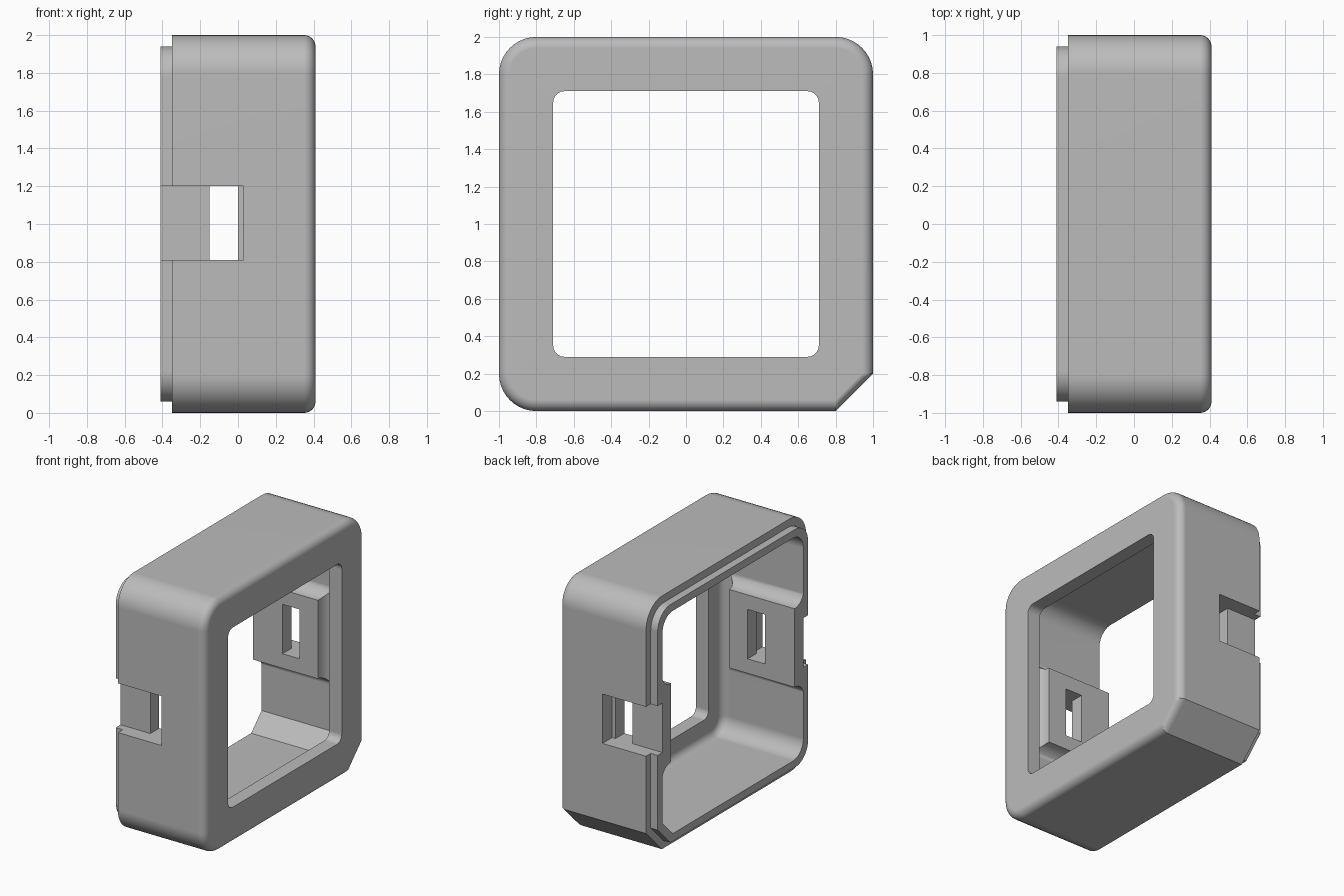
import bpy, bmesh
from math import sin, cos, pi, radians

if "Cube" in bpy.data.objects:
    bpy.data.objects.remove(bpy.data.objects["Cube"], do_unlink=True)

grey = bpy.data.materials.new("plain grey")
grey.use_nodes = True
grey.diffuse_color = (0.5, 0.5, 0.5, 1)
grey.node_tree.nodes["Principled BSDF"].inputs["Base Color"].default_value = (0.5, 0.5, 0.5, 1)

STEPS = 10           # segments per rounded corner
SLOT_Z = 1.005       # centre height of the side slots
SLOT_HALF = 0.195
CUTS = radians(90)


def loft(name, rings, closed):
    """Skin a list of equal rings; cap the ends or join last to first."""
    bm = bmesh.new()
    loops = [[bm.verts.new(p) for p in ring] for ring in rings]
    pairs = list(zip(loops, loops[1:]))
    if closed:
        pairs.append((loops[-1], loops[0]))
    else:
        bm.faces.new(loops[0])
        bm.faces.new(loops[-1])
    n = len(loops[0])
    for a, b in pairs:
        for i in range(n):
            j = (i + 1) % n
            bm.faces.new((a[i], a[j], b[j], b[i]))
    bmesh.ops.recalc_face_normals(bm, faces=bm.faces)
    mesh = bpy.data.meshes.new(name)
    bm.to_mesh(mesh)
    bm.free()
    mesh.materials.append(grey)
    obj = bpy.data.objects.new(name, mesh)
    bpy.context.collection.objects.link(obj)
    return obj


def rounded_square(x, half, radius, chamfer=True):
    """Ring in the y-z plane; its lower +y corner may be cut straight."""
    pts = []
    for k, (sy, sz) in enumerate([(1, 1), (-1, 1), (-1, -1), (1, -1)]):
        cy, cz = sy * (half - radius), sz * (half - radius)
        a0 = k * pi / 2
        a1 = a0 + pi / 2
        for i in range(STEPS + 1):
            t = i / STEPS
            if chamfer and k == 3:
                dy = (1 - t) * cos(a0) + t * cos(a1)
                dz = (1 - t) * sin(a0) + t * sin(a1)
            else:
                a = a0 + t * pi / 2
                dy, dz = cos(a), sin(a)
            pts.append((x, cy + radius * dy, 1 + cz + radius * dz))
    return pts


def box(name, x0, x1, y0, y1, half_z):
    rings = [[(x0, y, SLOT_Z - half_z), (x1, y, SLOT_Z - half_z),
              (x1, y, SLOT_Z + half_z), (x0, y, SLOT_Z + half_z)] for y in (y0, y1)]
    return loft(name, rings, False)


def combine(target, tool, operation):
    mod = target.modifiers.new(operation, "BOOLEAN")
    mod.operation = operation
    mod.solver = "EXACT"
    mod.object = tool
    bpy.context.view_layer.objects.active = target
    bpy.ops.object.modifier_apply(modifier=mod.name)
    bpy.data.objects.remove(tool, do_unlink=True)


# Hollow shell: window, rounded front rim, outer wall, stepped lip, cavity
rings = [rounded_square(0.41, 0.71, 0.06, False)]
for i in range(9):
    a = pi / 2 * i / 8
    off = 0.06 * (1 - sin(a))
    rings.append(rounded_square(0.35 + 0.06 * cos(a), 1 - off, 0.2 - off))
rings += [rounded_square(-0.35, 1, 0.2),
          rounded_square(-0.35, 0.94, 0.16),
          rounded_square(-0.41, 0.94, 0.16),
          rounded_square(-0.41, 0.88, 0.13)]
for i in range(7):
    a = pi / 2 * i / 6
    off = 0.06 * (1 - cos(a))
    rings.append(rounded_square(0.24 + 0.06 * sin(a), 0.88 - off, 0.13 - off))
rings.append(rounded_square(0.30, 0.71, 0.06, False))
shell = loft("window_housing", rings, True)

# Inner pads with concave skirts, then the slots and through holes
for side in (-1, 1):
    profile = []
    for i in range(9):
        a = pi / 2 * i / 8
        profile.append((0.77 + 0.115 * sin(a), 0.11 * (1 - cos(a))))
    profile.append((0.93, 0.11))
    pad_rings = []
    for y, grow in profile:
        x1, h = 0.16 + grow, 0.31 + grow
        pad_rings.append([(-0.41, side * y, SLOT_Z - h), (x1, side * y, SLOT_Z - h),
                          (x1, side * y, SLOT_Z + h), (-0.41, side * y, SLOT_Z + h)])
    combine(shell, loft("latch_pad", pad_rings, False), "UNION")
    combine(shell, box("slot_cutter", -0.6, 0.03, side * 0.88, side * 1.2, SLOT_HALF), "DIFFERENCE")
    combine(shell, box("hole_cutter", -0.15, 0, side * 0.7, side * 1.2, SLOT_HALF), "DIFFERENCE")

# Smooth fillets with flat faces kept flat
bpy.ops.object.select_all(action="DESELECT")
shell.select_set(True)
bpy.context.view_layer.objects.active = shell
bpy.ops.object.shade_smooth_by_angle(angle=radians(30))
weighted = shell.modifiers.new("even_shading", "WEIGHTED_NORMAL")
weighted.keep_sharp = True
